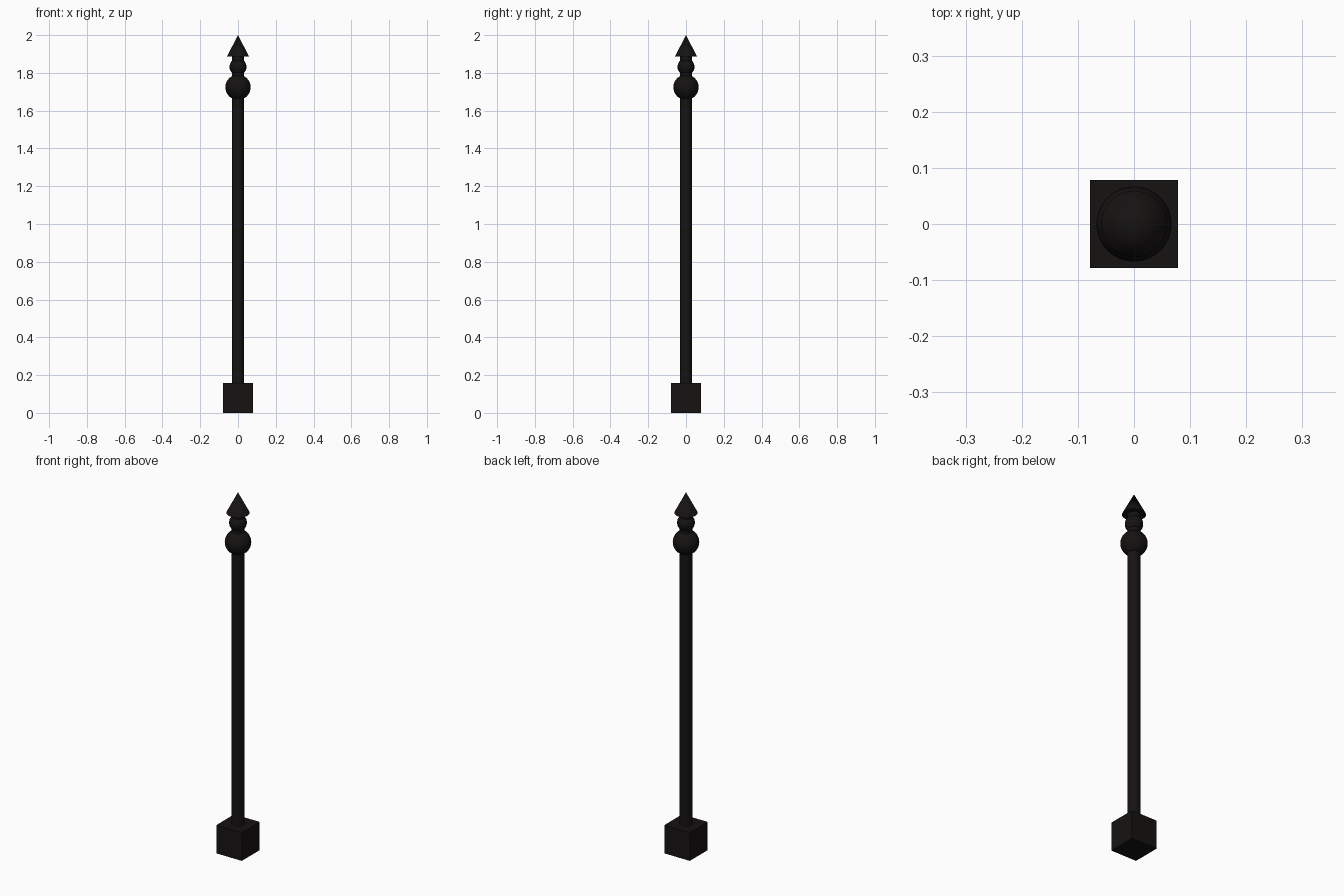
import bpy, math

if "Cube" in bpy.data.objects:
    bpy.data.objects.remove(bpy.data.objects["Cube"])

iron = bpy.data.materials.new("black_iron")
iron.diffuse_color = (0.008, 0.006, 0.006, 1)
iron.use_nodes = True
iron.node_tree.nodes["Principled BSDF"].inputs["Base Color"].default_value = iron.diffuse_color


def finish(name, smooth=True):
    ob = bpy.context.object
    ob.name = name
    ob.data.materials.append(iron)
    if smooth:
        bpy.ops.object.shade_smooth_by_angle(angle=math.radians(40))
    return ob


def ball(name, radius, z):
    bpy.ops.mesh.primitive_uv_sphere_add(segments=32, ring_count=16, radius=radius, location=(0, 0, z))
    finish(name)


# Square foot block
BASE = 0.157
bpy.ops.mesh.primitive_cube_add(size=BASE, location=(0, 0, BASE / 2))
finish("base_block", smooth=False)

# Round shaft running from the block up to the spear tip
bottom, top = BASE - 0.005, 1.89
bpy.ops.mesh.primitive_cylinder_add(vertices=32, radius=0.032, depth=top - bottom,
                                    location=(0, 0, (top + bottom) / 2))
finish("shaft")

# Two stacked finial balls
ball("large_ball", 0.067, 1.724)
ball("small_ball", 0.045, 1.832)

# Pointed tip
tip_base = 1.886
bpy.ops.mesh.primitive_cone_add(vertices=32, radius1=0.059, radius2=0, depth=2 - tip_base,
                                location=(0, 0, (2 + tip_base) / 2))
finish("pointed_tip")
